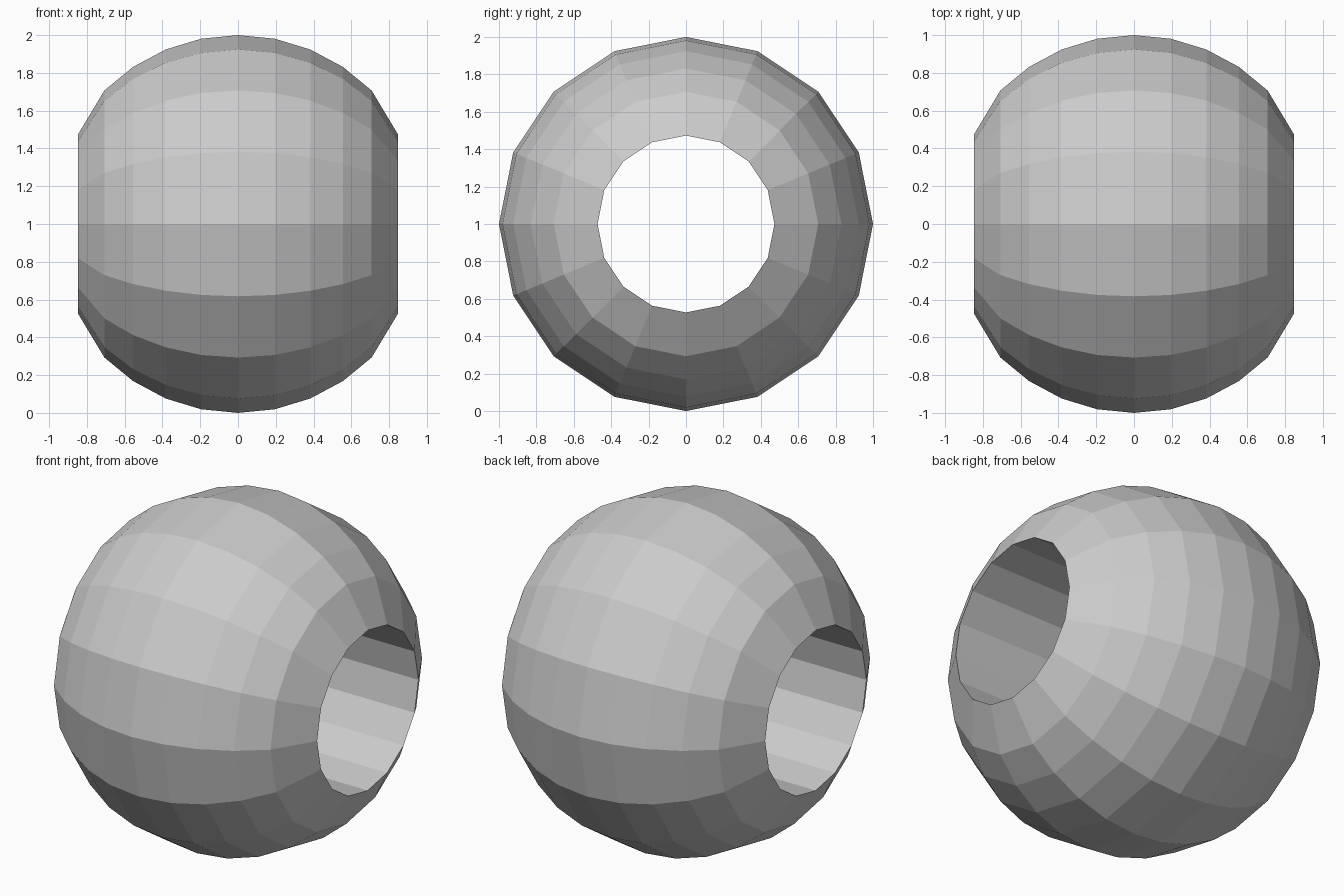
import bpy, bmesh
from math import sin, cos, pi, radians

if "Cube" in bpy.data.objects:
    bpy.data.objects.remove(bpy.data.objects["Cube"])

SIDES = 16
END_X, HOLE_R = 0.848, 0.473

# Half profile (x, radius): faceted arc, then the straight chamfer to the hole rim
arc = [(sin(radians(11.25 * i)), cos(radians(11.25 * i))) for i in range(-4, 5)]
profile = [(-END_X, HOLE_R)] + arc + [(END_X, HOLE_R)]

# Revolve the closed profile about the x axis; the closing edge forms the bore
bm = bmesh.new()
rings = []
for x, r in profile:
    rings.append([bm.verts.new((x, r * sin(2 * pi * k / SIDES), 1 + r * cos(2 * pi * k / SIDES)))
                  for k in range(SIDES)])
for i, a in enumerate(rings):
    b = rings[(i + 1) % len(rings)]
    for k in range(SIDES):
        n = (k + 1) % SIDES
        bm.faces.new((a[k], a[n], b[n], b[k]))
bmesh.ops.recalc_face_normals(bm, faces=bm.faces)

mesh = bpy.data.meshes.new("bead")
bm.to_mesh(mesh)
bm.free()
bead = bpy.data.objects.new("bead", mesh)
bpy.context.collection.objects.link(bead)
